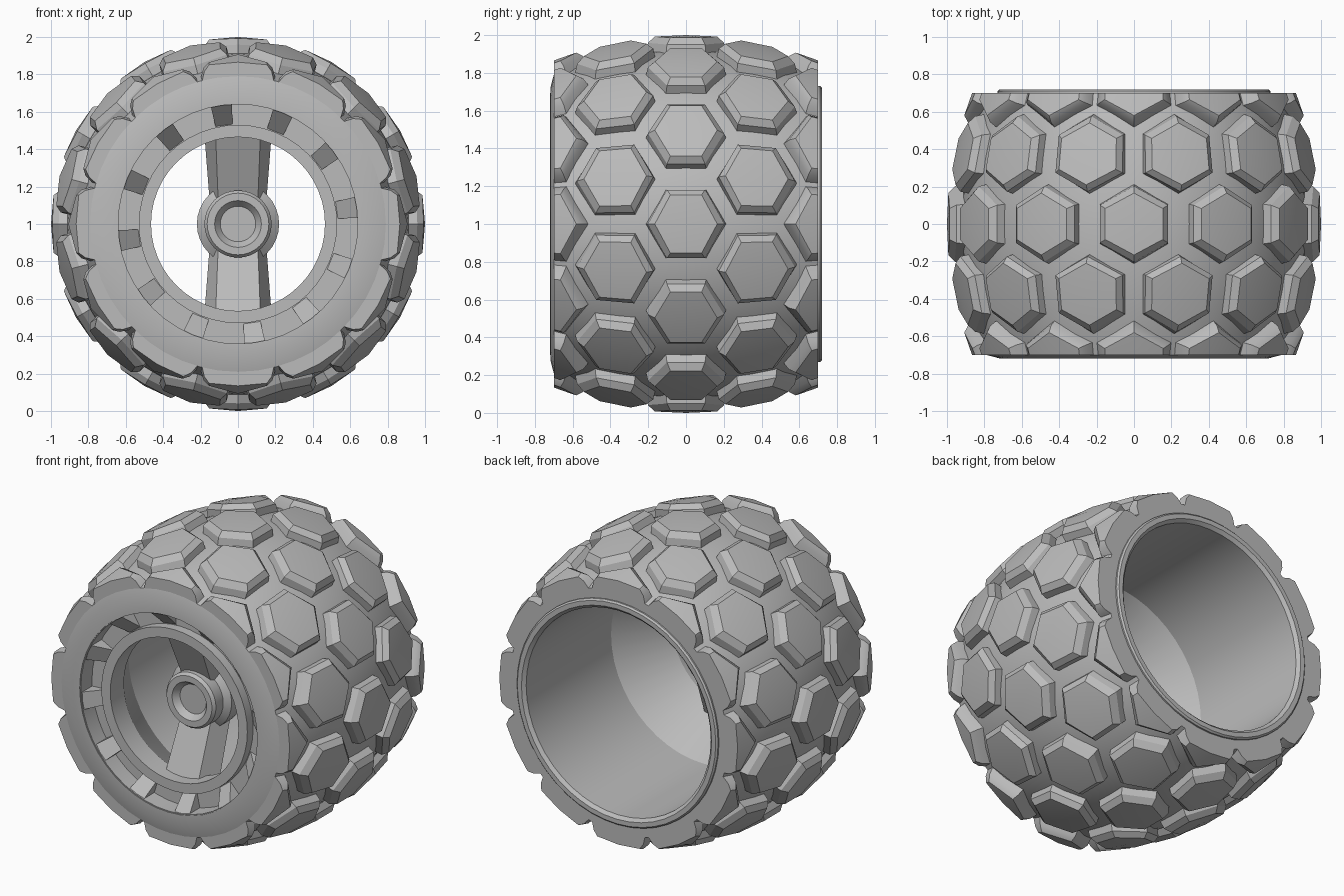
import bpy, bmesh, math

cube = bpy.data.objects.get("Cube")
if cube:
    bpy.data.objects.remove(cube, do_unlink=True)

AXLE = 1.0        # height of the wheel axis
COUNT = 12        # studs per row
EDGE = 0.70       # half width of the tyre

grey = bpy.data.materials.new("grey")
grey.use_nodes = True
grey.diffuse_color = (0.5, 0.5, 0.5, 1)
grey.node_tree.nodes["Principled BSDF"].inputs["Base Color"].default_value = (0.5, 0.5, 0.5, 1)


def polar(r, y, a):
    return (r * math.cos(a), y, AXLE + r * math.sin(a))


def tread_radius(y):
    return 0.925 - 0.275 * y * y


def finish(name, bm):
    bmesh.ops.remove_doubles(bm, verts=bm.verts, dist=0.0001)
    bmesh.ops.recalc_face_normals(bm, faces=bm.faces)
    mesh = bpy.data.meshes.new(name)
    bm.to_mesh(mesh)
    bm.free()
    mesh.materials.append(grey)
    obj = bpy.data.objects.new(name, mesh)
    bpy.context.collection.objects.link(obj)
    bpy.ops.object.select_all(action='DESELECT')
    obj.select_set(True)
    bpy.context.view_layer.objects.active = obj
    bpy.ops.object.shade_smooth_by_angle(angle=math.radians(28))


def bridge(bm, a, b):
    n = len(a)
    for i in range(n):
        bm.faces.new((a[i], a[(i + 1) % n], b[(i + 1) % n], b[i]))


def loft(bm, loops):
    """Solid through several loops of points, capped at both ends."""
    rings = [[bm.verts.new(p) for p in loop] for loop in loops]
    for a, b in zip(rings, rings[1:]):
        bridge(bm, a, b)
    bm.faces.new(rings[0])
    bm.faces.new(rings[-1])


def lathe(name, profile, steps=48):
    """Closed (radius, y) outline turned about the axle."""
    bm = bmesh.new()
    rings = [[bm.verts.new(polar(r, y, math.tau * i / steps)) for r, y in profile]
             for i in range(steps)]
    for i in range(steps):
        bridge(bm, rings[i], rings[(i + 1) % steps])
    finish(name, bm)


# Tyre body: barrel outside, flat sidewalls, slight bulge in front
arc = [EDGE * (i / 6 - 1) for i in range(13)]
lathe("tyre", [(tread_radius(y), y) for y in arc] + [
    (0.72, EDGE), (0.72, -0.55), (0.645, -0.60), (0.645, -0.72), (0.72, -0.718)])

# Hexagonal tread studs, with the outer rows cut off at the sidewalls
STUD = ((1.02, -0.02), (0.95, 0.045), (0.78, 0.075))
EDGE_STUD = ((1.12, -0.01), (0.97, 0.045), (0.80, 0.075))
bm = bmesh.new()
for row in range(-2, 3):
    centre = 0.375 * row
    shift = 0.5 * (row % 2)
    r0 = tread_radius(min(abs(centre), 0.62))
    for k in range(COUNT):
        angle = math.tau * (k + shift) / COUNT

        def place(u, v, h):
            v = max(-EDGE, min(EDGE, v))
            return polar(tread_radius(v) + h, v, angle + u / r0)

        rings = []
        for scale, h in (EDGE_STUD if abs(row) == 2 else STUD):
            size = 0.212 * scale
            rings.append([bm.verts.new(place(size * math.sin(t), centre + size * math.cos(t), h))
                          for t in (math.tau * i / 6 for i in range(6))])
        for a, b in zip(rings, rings[1:]):
            bridge(bm, a, b)
        bm.faces.new(rings[0])
        top = rings[-1]
        mid = sum(v.co.y for v in top) / 6
        tip = bm.verts.new(place(0, mid, 0.075))
        for i in range(6):
            bm.faces.new((top[i], top[(i + 1) % 6], tip))
finish("tread_studs", bm)

# Rim: front channel and lip, cone behind the lip, wide rear barrel
lathe("rim", [
    (0.64, -0.715), (0.64, -0.60), (0.53, -0.60), (0.53, -0.66),
    (0.465, -0.66), (0.465, -0.52), (0.67, -0.18), (0.67, 0.70), (0.69, 0.72),
    (0.72, 0.72), (0.73, 0.71), (0.73, -0.50), (0.66, -0.60), (0.66, -0.715)])

# Sloped teeth in the rim channel
bm = bmesh.new()
wedge = [(0.645, -0.71), (0.645, -0.595), (0.53, -0.595)]
for k in range(COUNT):
    mid = math.radians(8) + math.tau * k / COUNT
    loft(bm, [[polar(r, y, mid + side * math.radians(5)) for r, y in wedge]
              for side in (-1, 1)])
finish("rim_teeth", bm)

# Hub with a recessed cap
lathe("hub", [
    (0, -0.28), (0.22, -0.28), (0.22, -0.38), (0.18, -0.41), (0.18, -0.485),
    (0.165, -0.505), (0.125, -0.505), (0.095, -0.465), (0, -0.465)], 32)

# Two tapered spokes above and below the hub, leaning forward to the lip
bm = bmesh.new()
for side in (-1, 1):
    loops = []
    for r, front, back, narrow, wide in ((0.10, -0.42, -0.28, 0.105, 0.15),
                                         (0.485, -0.59, -0.45, 0.12, 0.18)):
        z = AXLE + side * r
        loops.append([(-narrow, front, z), (narrow, front, z),
                      (wide, back, z), (-wide, back, z)])
    loft(bm, loops)
finish("spokes", bm)
